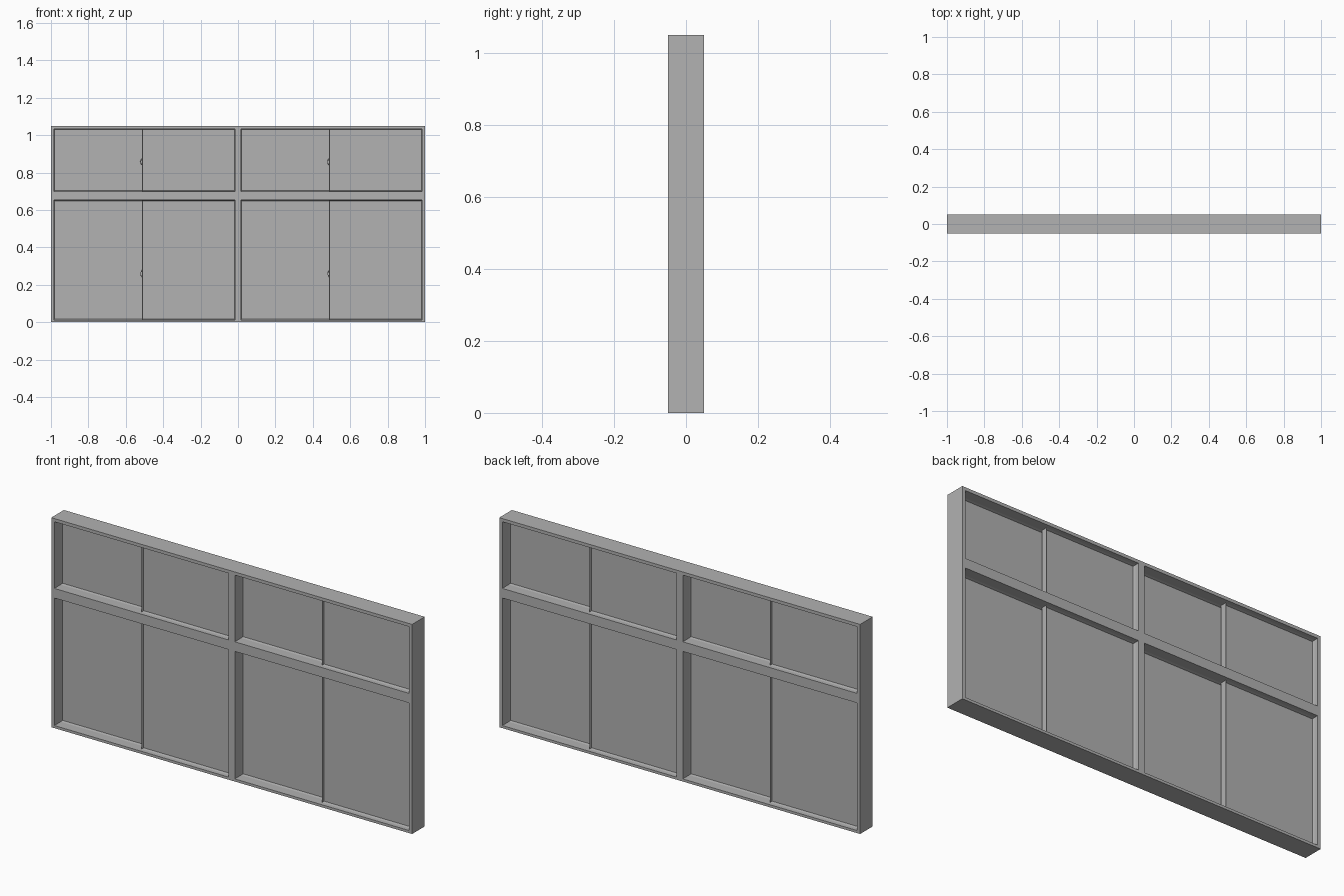
import bpy
import bmesh
import math
from mathutils import Matrix, Vector

cube = bpy.data.objects.get("Cube")
if cube:
    bpy.data.objects.remove(cube, do_unlink=True)

grey = bpy.data.materials.new("plain_grey")
grey.use_nodes = True
COLOUR = (0.445, 0.445, 0.445, 1)
grey.diffuse_color = COLOUR
grey.node_tree.nodes["Principled BSDF"].inputs["Base Color"].default_value = COLOUR

WIDTH, DEPTH, HEIGHT = 2.0, 0.10, 1.05
HALF = 0.483                            # half width of one opening
ROWS = {"lower": (0.013, 0.652), "upper": (0.70, 1.034)}
BAYS = {"right": -0.5, "left": 0.5}
THICK, RIM, RECESS, OVERLAP = 0.03, 0.004, 0.012, 0.013


def new_object(name, bm):
    mesh = bpy.data.meshes.new(name)
    bmesh.ops.recalc_face_normals(bm, faces=bm.faces)
    bm.to_mesh(mesh)
    bm.free()
    mesh.materials.append(grey)
    obj = bpy.data.objects.new(name, mesh)
    bpy.context.collection.objects.link(obj)
    return obj


def box_mesh(lo, hi):
    lo, hi = Vector(lo), Vector(hi)
    bm = bmesh.new()
    place = Matrix.Translation((lo + hi) / 2) @ Matrix.Diagonal((*(hi - lo), 1))
    bmesh.ops.create_cube(bm, size=1, matrix=place)
    return bm


def sash(name, x0, x1, y, z0, z1):
    """Sliding panel with a thin raised rim on both faces."""
    bm = box_mesh((x0, y - THICK / 2, z0), (x1, y + THICK / 2, z1))
    bm.normal_update()
    broad = [f for f in bm.faces if abs(f.normal.y) > 0.9]
    bmesh.ops.inset_individual(bm, faces=broad, thickness=RIM)
    for face in broad:
        side = math.copysign(1, face.calc_center_median().y - y)
        for v in face.verts:
            v.co.y -= side * RECESS
    return new_object(name, bm)


def handle(name, x, y, z):
    """Small bowed pull on the free edge of the front sash."""
    curve = bpy.data.curves.new(name, "CURVE")
    curve.dimensions = "3D"
    curve.bevel_depth = 0.002
    curve.bevel_resolution = 1
    curve.use_fill_caps = True
    spline = curve.splines.new("POLY")
    spline.points.add(6)
    for i, p in enumerate(spline.points):
        t = i / 6
        p.co = (x - 0.008 * math.sin(math.pi * t), y, z + 0.034 * (t - 0.5), 1)
    curve.materials.append(grey)
    bpy.context.collection.objects.link(bpy.data.objects.new(name, curve))


# Outer frame with four openings cut through
frame = new_object("frame", box_mesh((-WIDTH / 2, -DEPTH / 2, 0),
                                     (WIDTH / 2, DEPTH / 2, HEIGHT)))

for bay, cx in BAYS.items():
    for row, (z0, z1) in ROWS.items():
        tag = f"{row}_{bay}"
        cutter = new_object(f"opening_cutter_{tag}",
                            box_mesh((cx - HALF, -DEPTH, z0), (cx + HALF, DEPTH, z1)))
        cutter.hide_render = True
        cutter.hide_set(True)
        cut = frame.modifiers.new(f"opening_{tag}", "BOOLEAN")
        cut.operation = "DIFFERENCE"
        cut.solver = "EXACT"
        cut.object = cutter

        # Pair of overlapping sliding sashes
        sash(f"front_sash_{tag}", cx - OVERLAP, cx + HALF, -THICK / 2, z0, z1)
        sash(f"back_sash_{tag}", cx - HALF, cx + OVERLAP, THICK / 2, z0, z1)
        handle(f"handle_{tag}", cx - OVERLAP, -THICK / 2,
               z0 + (0.247 if row == "lower" else 0.158))

# Bake the openings and remove the cutters
bpy.context.view_layer.update()
evaluated = frame.evaluated_get(bpy.context.evaluated_depsgraph_get())
baked = bpy.data.meshes.new_from_object(evaluated)
frame.modifiers.clear()
frame.data = baked
for obj in list(bpy.data.objects):
    if obj.name.startswith("opening_cutter"):
        bpy.data.objects.remove(obj, do_unlink=True)
